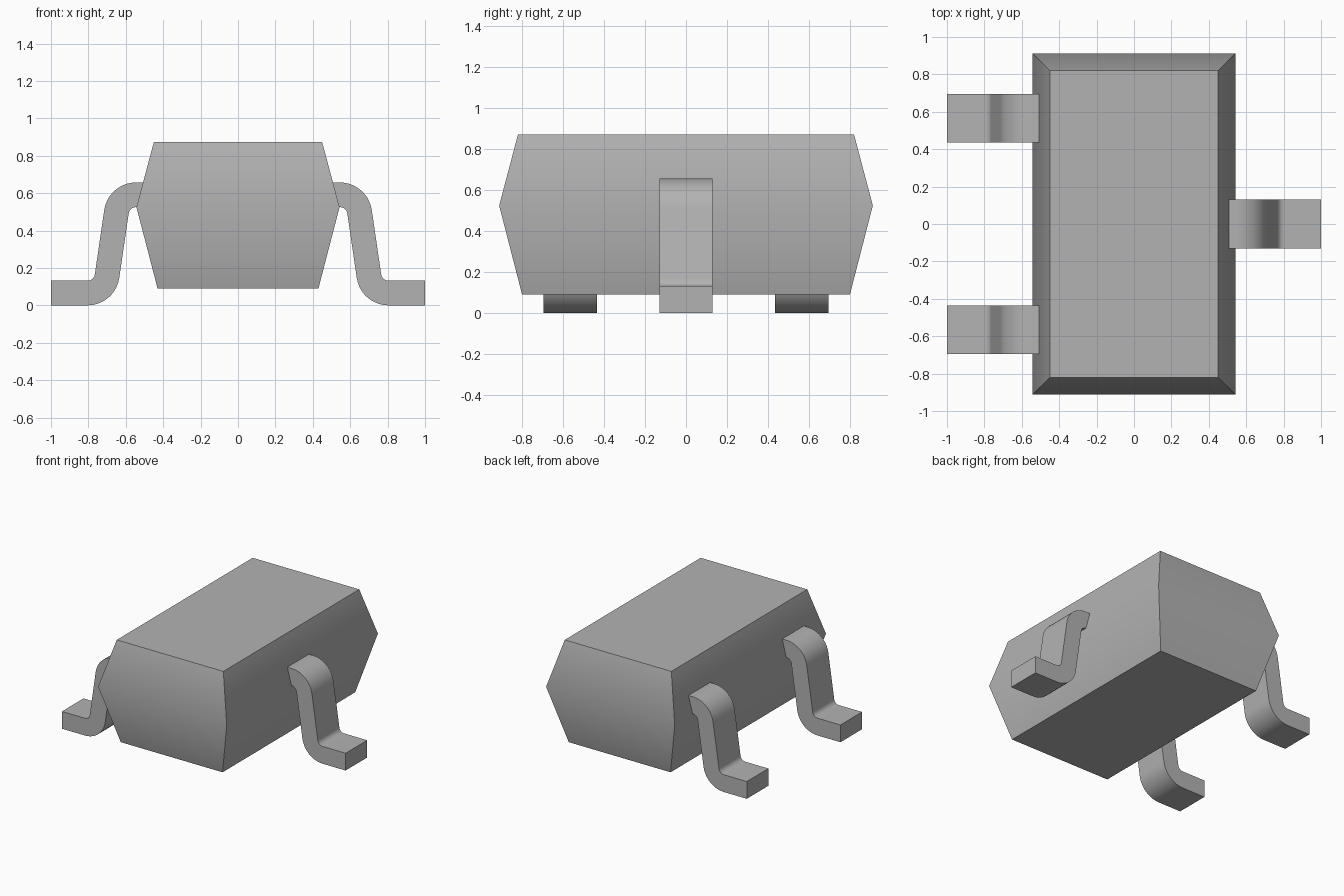
import bpy, bmesh, math

cube = bpy.data.objects.get("Cube")
if cube:
    bpy.data.objects.remove(cube, do_unlink=True)

grey = bpy.data.materials.new("plain_grey")
grey.use_nodes = True
colour = (0.45, 0.45, 0.455, 1)
grey.diffuse_color = colour
grey.node_tree.nodes["Principled BSDF"].inputs["Base Color"].default_value = colour


def finish(name, bm):
    """Turn a bmesh into a smooth-shaded object with sharp corners."""
    bmesh.ops.recalc_face_normals(bm, faces=bm.faces)
    mesh = bpy.data.meshes.new(name)
    bm.to_mesh(mesh)
    bm.free()
    mesh.materials.append(grey)
    obj = bpy.data.objects.new(name, mesh)
    bpy.context.collection.objects.link(obj)
    bpy.ops.object.select_all(action='DESELECT')
    obj.select_set(True)
    bpy.context.view_layer.objects.active = obj
    bpy.ops.object.shade_smooth_by_angle(angle=math.radians(35))
    return obj


def arc(cx, cz, radius, start, end, steps=10):
    angles = [math.radians(start + (end - start) * i / steps) for i in range(steps + 1)]
    return [(cx + radius * math.cos(a), cz + radius * math.sin(a)) for a in angles]


# Moulded body: three stacked rectangles, widest at the waist
def make_body():
    bm = bmesh.new()
    rings = []
    for half_x, half_y, z in [(0.43, 0.80, 0.09), (0.543, 0.912, 0.525), (0.45, 0.82, 0.873)]:
        rings.append([bm.verts.new((sx * half_x, sy * half_y, z))
                      for sx, sy in [(-1, -1), (1, -1), (1, 1), (-1, 1)]])
    for low, high in zip(rings, rings[1:]):
        for i in range(4):
            j = (i + 1) % 4
            bm.faces.new((low[i], low[j], high[j], high[i]))
    bm.faces.new(rings[0])
    bm.faces.new(rings[-1])
    finish("body", bm)


# Bent lead: a gull-wing strip profile extruded across its width
def make_lead(name, side, y, width=0.26):
    shoulder, ankle = (0.545, 0.485), (0.805, 0.172)
    outer, inner, lean = 0.172, 0.04, 8.5
    profile = [(0.50, shoulder[1] + outer)]
    profile += arc(*shoulder, outer, 90, lean)
    profile += arc(*ankle, inner, 180 + lean, 270)
    profile += [(1.0, ankle[1] - inner), (1.0, 0)]
    profile += arc(*ankle, outer, 270, 180 + lean)
    profile += arc(*shoulder, inner, lean, 90)
    profile += [(0.50, shoulder[1] + inner)]
    bm = bmesh.new()
    face = bm.faces.new([bm.verts.new((side * x, y - width / 2, z)) for x, z in profile])
    extruded = bmesh.ops.extrude_face_region(bm, geom=[face])["geom"]
    bmesh.ops.translate(bm, vec=(0, width, 0),
                        verts=[v for v in extruded if isinstance(v, bmesh.types.BMVert)])
    finish(name, bm)


make_body()
make_lead("left_lead", 1, 0)
make_lead("right_front_lead", -1, -0.565)
make_lead("right_back_lead", -1, 0.565)
